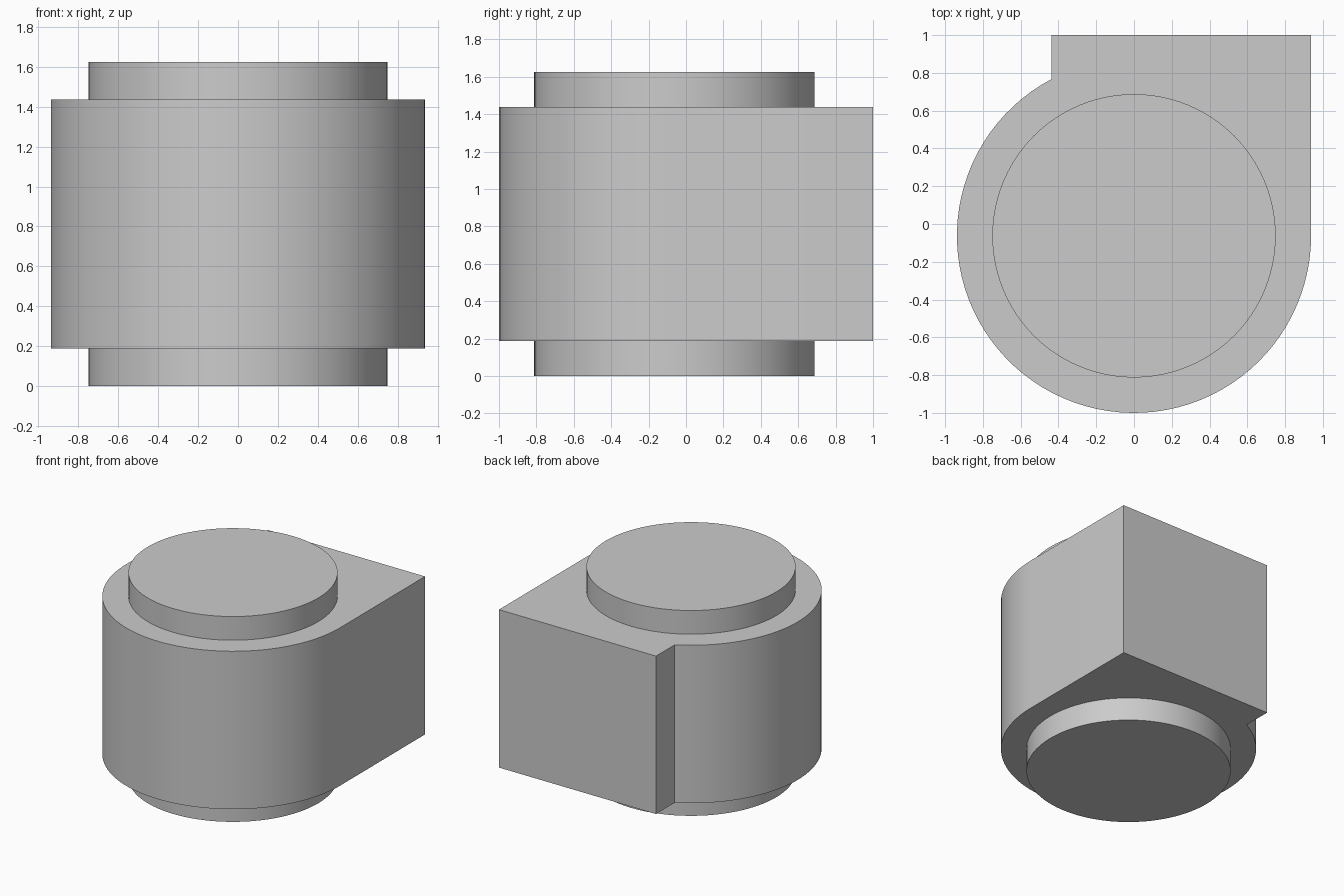
import bpy
import bmesh
from math import acos, cos, sin, pi

RADIUS = 0.9375        # drum radius
RING = 0.75            # inlet radius
CENTRE_Y = -0.0625
LOW, HIGH, TOP = 0.1875, 1.4375, 1.625
OUTLET_LEFT, OUTLET_BACK = -0.4375, 1.0

cube = bpy.data.objects.get("Cube")
if cube:
    bpy.data.objects.remove(cube, do_unlink=True)

grey = bpy.data.materials.new("plain_grey")
grey.use_nodes = True
colour = (0.6, 0.6, 0.6, 1)
grey.diffuse_color = colour
grey.node_tree.nodes["Principled BSDF"].inputs["Base Color"].default_value = colour


def arc(radius, start, end, steps):
    """Points along an arc about the drum axis, both ends included."""
    angles = [start + (end - start) * i / steps for i in range(steps + 1)]
    return [(radius * cos(a), CENTRE_Y + radius * sin(a)) for a in angles]


def prism(name, outline, bottom, top):
    """Extrude a counter-clockwise outline upward into a closed solid."""
    bm = bmesh.new()
    base = bm.faces.new([bm.verts.new((x, y, bottom)) for x, y in outline])
    lifted = bmesh.ops.extrude_face_region(bm, geom=[base], use_keep_orig=True)["geom"]
    verts = [g for g in lifted if isinstance(g, bmesh.types.BMVert)]
    bmesh.ops.translate(bm, verts=verts, vec=(0, 0, top - bottom))
    bmesh.ops.recalc_face_normals(bm, faces=bm.faces)
    mesh = bpy.data.meshes.new(name)
    bm.to_mesh(mesh)
    bm.free()
    mesh.materials.append(grey)
    obj = bpy.data.objects.new(name, mesh)
    bpy.context.collection.objects.link(obj)
    bpy.ops.object.select_all(action="DESELECT")
    obj.select_set(True)
    bpy.context.view_layer.objects.active = obj
    bpy.ops.object.shade_smooth_by_angle(angle=pi / 6)
    return obj


# Scroll housing: round drum running tangentially into a square outlet
housing = arc(RADIUS, acos(OUTLET_LEFT / RADIUS), 2 * pi, 64)
housing += [(RADIUS, OUTLET_BACK), (OUTLET_LEFT, OUTLET_BACK)]
prism("scroll_housing", housing, LOW, HIGH)

# Round inlet collars on both ends
circle = arc(RING, 0, 2 * pi, 96)[:-1]
prism("lower_collar", circle, 0, LOW)
prism("upper_collar", circle, HIGH, TOP)
